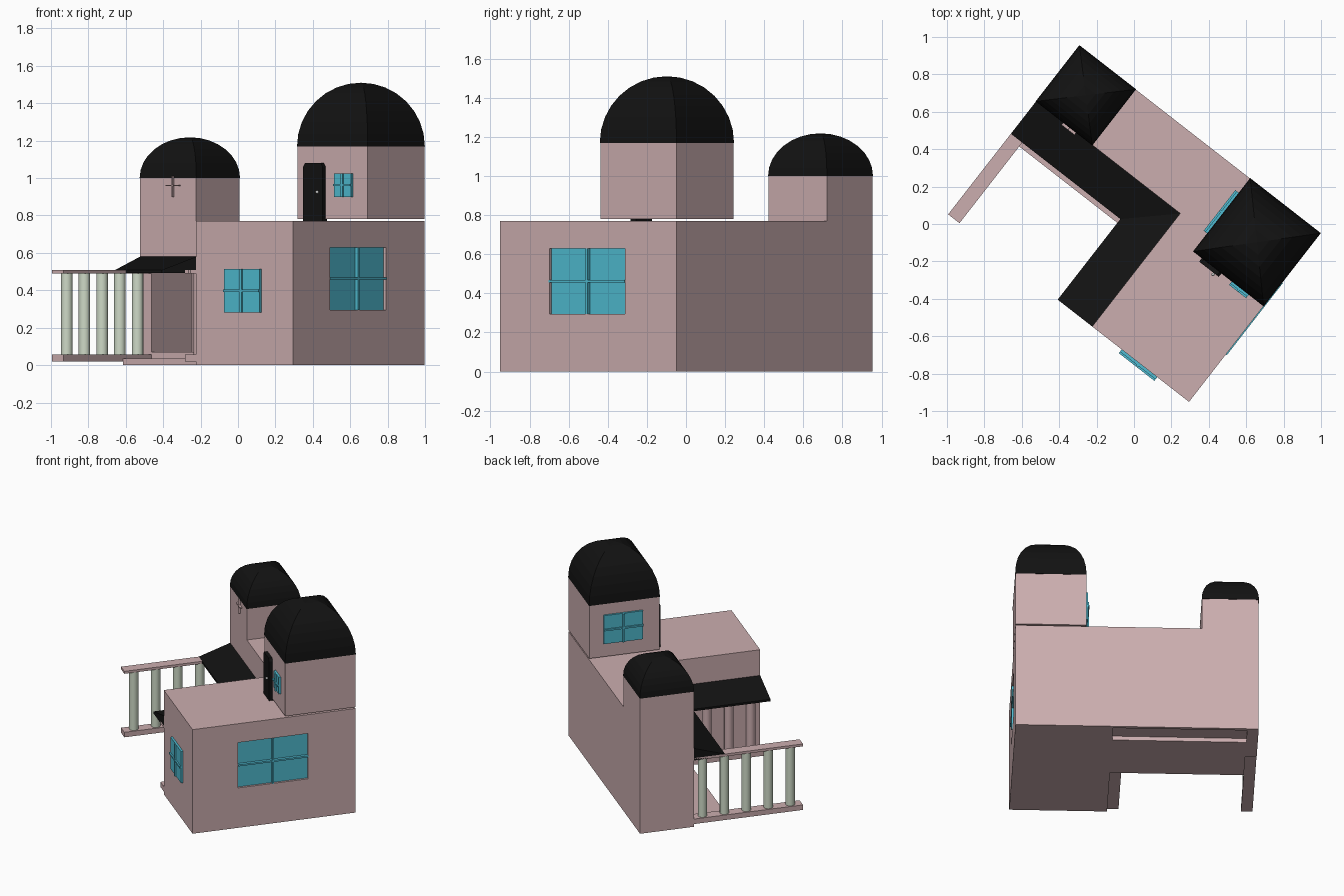
import bpy, bmesh, math
from mathutils import Matrix, Vector

if "Cube" in bpy.data.objects:
    bpy.data.objects.remove(bpy.data.objects["Cube"])

# House axes: a = depth along the gable side, b = length; turned 52 degrees in the scene
M = Matrix.Translation((0.294, -0.951, 0)) @ Matrix.Rotation(math.radians(52.1), 4, 'Z')


def material(name, rgb):
    m = bpy.data.materials.new(name)
    m.diffuse_color = (*rgb, 1)
    m.use_nodes = True
    m.node_tree.nodes["Principled BSDF"].inputs["Base Color"].default_value = m.diffuse_color
    return m


PINK = material("pink_plaster", (0.60, 0.42, 0.43))
BLACK = material("black_roof", (0.006, 0.006, 0.006))
BLUE = material("blue_glass", (0.08, 0.50, 0.64))
GREEN = material("pale_green", (0.62, 0.70, 0.57))
WHITE = material("white_knob", (0.85, 0.85, 0.85))


def finish(name, bm, mat):
    bmesh.ops.recalc_face_normals(bm, faces=bm.faces)
    me = bpy.data.meshes.new(name)
    bm.to_mesh(me)
    bm.free()
    ob = bpy.data.objects.new(name, me)
    bpy.context.collection.objects.link(ob)
    ob.matrix_world = M
    if mat:
        me.materials.append(mat)
    return ob


def box(name, a, b, z, mat=PINK):
    bm = bmesh.new()
    bmesh.ops.create_cube(bm, size=1)
    for v in bm.verts:
        v.co = Vector(((a[0] + a[1]) / 2 + v.co.x * (a[1] - a[0]),
                       (b[0] + b[1]) / 2 + v.co.y * (b[1] - b[0]),
                       (z[0] + z[1]) / 2 + v.co.z * (z[1] - z[0])))
    return finish(name, bm, mat)


def column(name, a, b, z0, z1, mat):
    bm = bmesh.new()
    bmesh.ops.create_cone(bm, cap_ends=True, segments=16, radius1=0.031, radius2=0.031,
                          depth=z1 - z0, matrix=Matrix.Translation((a, b, (z0 + z1) / 2)))
    ob = finish(name, bm, mat)
    for p in ob.data.polygons:
        p.use_smooth = len(p.vertices) == 4


def dome(name, a, b, z, height, rings=8):
    # Four-sided dome: square rings shrinking along a quarter circle
    bm = bmesh.new()
    ca, cb = sum(a) / 2, sum(b) / 2
    ha, hb = (a[1] - a[0]) / 2, (b[1] - b[0]) / 2
    prev = None
    for i in range(rings):
        t = math.pi / 2 * i / rings
        c, h = math.cos(t), z + height * math.sin(t)
        ring = [bm.verts.new((ca + sx * ha * c, cb + sy * hb * c, h))
                for sx, sy in ((-1, -1), (1, -1), (1, 1), (-1, 1))]
        if prev:
            for k in range(4):
                bm.faces.new((prev[k], prev[(k + 1) % 4], ring[(k + 1) % 4], ring[k]))
        else:
            bm.faces.new(ring)
        prev = ring
    top = bm.verts.new((ca, cb, z + height))
    for k in range(4):
        bm.faces.new((prev[k], prev[(k + 1) % 4], top))
    return finish(name, bm, BLACK)


def window(name, axis, face, out, span, z, pane=(0.0, 0.015), bar=0.025):
    # Glass pane plus crossed glazing bars on a wall; out = outward sign
    def slab(part, depth, s, zz):
        d = sorted((face + out * depth[0], face + out * depth[1]))
        args = (d, s) if axis == 'a' else (s, d)
        box(name + part, *args, zz, BLUE)
    c, zc, t = sum(span) / 2, sum(z) / 2, 0.006
    slab("_pane", pane, span, z)
    slab("_upright", (pane[0], bar), (c - t, c + t), z)
    slab("_crossbar", (pane[0], bar), span, (zc - t, zc + t))


# Main wing with a recess for the large window
wing = box("wing_block", (0, 1.143), (0, 0.656), (0, 0.77))
cut = box("window_cutter", (0.32, 0.81), (-0.1, 0.022), (0.295, 0.63))
cut.hide_render = True
cut.hide_viewport = True
mod = wing.modifiers.new("recess", 'BOOLEAN')
mod.object = cut
mod.solver = 'EXACT'

# Rear arm, open on the porch side below the ceiling
box("rear_arm_upper", (0.766, 1.143), (0.656, 1.632), (0.5, 0.77))
box("rear_wall", (1.12, 1.143), (0.656, 1.632), (0, 0.5))
box("end_wall", (0.766, 1.143), (1.555, 1.632), (0, 0.5))
box("porch_floor", (0.766, 1.13), (0.656, 1.555), (0.03, 0.07))
box("porch_step", (0.52, 0.96), (0.656, 1.555), (0, 0.035))

# Porch railings on both sides
for side, b0, mat in (("wing", 0.656, PINK), ("outer", 1.555, GREEN)):
    box(side + "_bottom_rail", (0, 0.766), (b0, b0 + 0.077), (0.02, 0.057))
    box(side + "_top_rail", (0, 0.766), (b0, b0 + 0.077), (0.49, 0.508))
    for i in range(5):
        column(f"{side}_column_{i + 1}", 0.078 + 0.154 * i, b0 + 0.0385, 0.057, 0.49, mat)

# L-shaped sloping porch roof, mitred in the corner
bm = bmesh.new()
sections = []
for inner, outer in (((0, 0.656), (0, 0.89)), ((0.766, 0.656), (0.546, 0.89)),
                     ((0.766, 1.632), (0.546, 1.632))):
    sections.append([bm.verts.new(p) for p in
                     ((*inner, 0.493), (*outer, 0.493), (*outer, 0.508), (*inner, 0.58))])
for s, e in zip(sections, sections[1:]):
    for k in range(4):
        bm.faces.new((s[k], s[(k + 1) % 4], e[(k + 1) % 4], e[k]))
bm.faces.new(sections[0])
bm.faces.new(sections[-1])
finish("porch_roof", bm, BLACK)

# Small tower
box("small_tower", (0.766, 1.143), (1.252, 1.632), (0.77, 1.0))
dome("small_dome", (0.764, 1.145), (1.25, 1.634), 1.0, 0.218)
box("small_tower_upright", (0.75, 0.77), (1.401, 1.407), (0.9, 1.01))
box("small_tower_crossbar", (0.75, 0.77), (1.36, 1.448), (0.957, 0.963))

# Large tower
box("large_tower", (0.65, 1.143), (0.0, 0.475), (0.78, 1.17))
dome("large_dome", (0.648, 1.145), (-0.002, 0.477), 1.17, 0.34)

# Tower door with clipped top corners, and its knob
bm = bmesh.new()
profile = [(0.285, 0.77), (0.418, 0.77), (0.418, 1.06), (0.405, 1.08), (0.298, 1.08), (0.285, 1.06)]
f = bm.faces.new([bm.verts.new((0.66, b, z)) for b, z in profile])
ext = bmesh.ops.extrude_face_region(bm, geom=[f])
for v in ext["geom"]:
    if isinstance(v, bmesh.types.BMVert):
        v.co.x -= 0.035
finish("tower_door", bm, BLACK)
bm = bmesh.new()
bmesh.ops.create_uvsphere(bm, u_segments=12, v_segments=8, radius=0.009,
                          matrix=Matrix.Translation((0.617, 0.317, 0.925)))
finish("door_knob", bm, WHITE)

# Windows
window("large_window", 'b', 0.0, -1, (0.32, 0.81), (0.295, 0.63), (-0.024, -0.016), 0.006)
window("front_window", 'a', 0.0, -1, (0.215, 0.456), (0.28, 0.515))
window("tower_front_window", 'a', 0.65, -1, (0.10, 0.215), (0.9, 1.025))
window("tower_side_window", 'b', 0.475, 1, (0.77, 1.045), (0.88, 1.09))
